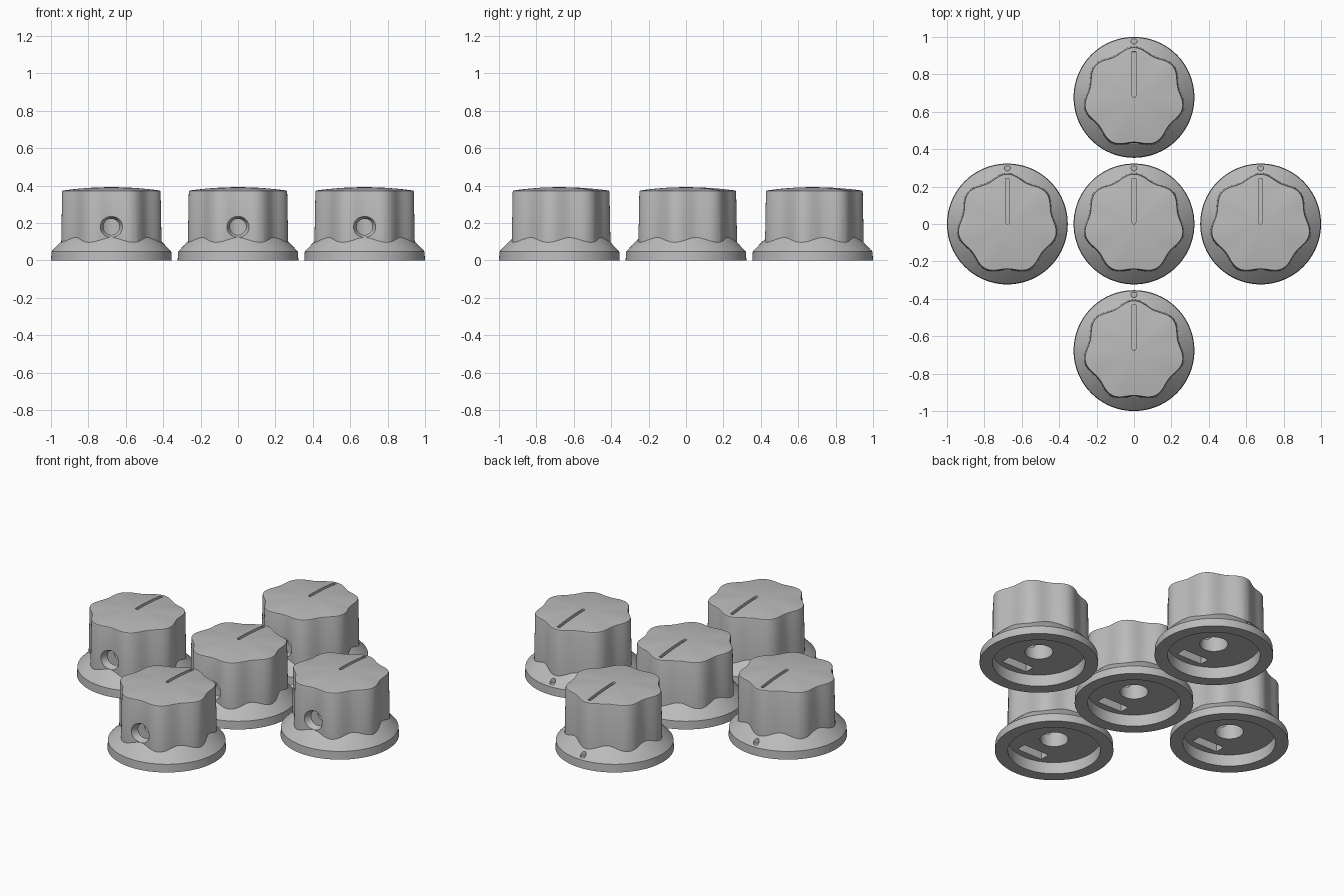
import bpy, bmesh, math
from mathutils import Matrix, Vector

cube = bpy.data.objects.get("Cube")
if cube:
    bpy.data.objects.remove(cube, do_unlink=True)

SEGS = 112
LOBES = 7
SPACING = 0.677

grey = bpy.data.materials.new("knob grey")
grey.use_nodes = True
COLOUR = (0.5, 0.5, 0.5, 1)
grey.diffuse_color = COLOUR
grey.node_tree.nodes["Principled BSDF"].inputs["Base Color"].default_value = COLOUR


def make_object(name, bm):
    bmesh.ops.recalc_face_normals(bm, faces=bm.faces)
    mesh = bpy.data.meshes.new(name)
    bm.to_mesh(mesh)
    bm.free()
    mesh.materials.append(grey)
    obj = bpy.data.objects.new(name, mesh)
    bpy.context.collection.objects.link(obj)
    return obj


def loft(name, rings, outline):
    """Solid through (scale, z) rings of an outline given as radius by angle."""
    bm = bmesh.new()
    loops = []
    for scale, z in rings:
        loop = []
        for i in range(SEGS):
            a = math.tau * i / SEGS
            r = scale * outline(a)
            loop.append(bm.verts.new((r * math.sin(a), r * math.cos(a), z)))
        loops.append(loop)
    for low, high in zip(loops, loops[1:]):
        for i in range(SEGS):
            j = (i + 1) % SEGS
            bm.faces.new((low[i], low[j], high[j], high[i]))
    bm.faces.new(loops[0])
    bm.faces.new(loops[-1])
    return make_object(name, bm)


def rod(name, start, end, r1, r2, segs=48):
    """Round cutter between two points."""
    start, end = Vector(start), Vector(end)
    axis = end - start
    turn = axis.to_track_quat('Z', 'Y').to_matrix().to_4x4()
    bm = bmesh.new()
    bmesh.ops.create_cone(bm, cap_ends=True, segments=segs, radius1=r1, radius2=r2,
                          depth=axis.length,
                          matrix=Matrix.Translation((start + end) / 2) @ turn)
    return make_object(name, bm)


def block(name, centre, size, tilt=0):
    bm = bmesh.new()
    bmesh.ops.create_cube(bm, size=1, matrix=Matrix.Translation(centre)
                          @ Matrix.Rotation(tilt, 4, 'X') @ Matrix.Diagonal((*size, 1)))
    return make_object(name, bm)


# Scalloped grip with a slight draft, rounded rim and domed top
def scallop(a):
    return 0.2585 + 0.0135 * math.cos(LOBES * a)


dome = [(s, 0.373 + 0.019 * (1 - s * s)) for s in (0.965, 0.8, 0.6, 0.4, 0.2, 0.05)]
knob = loft("knob", [(1.005, 0.08), (0.985, 0.366), (0.978, 0.372)] + dome, scallop)

# Flared skirt
skirt = loft("skirt", [(0.323, 0), (0.32, 0.048), (0.272, 0.098), (0.245, 0.123),
                       (0.2, 0.16)], lambda a: 1)

# Recesses
cutters = [
    rod("underside_recess", (0, 0, -0.05), (0, 0, 0.07), 0.252, 0.252, 96),
    rod("shaft_hole", (0, 0, 0.02), (0, 0, 0.3), 0.077, 0.077),
    block("nut_slot", (0, -0.18, 0.15), (0.17, 0.06, 0.22)),
    rod("screw_hole", (0, -0.32, 0.18), (0, -0.02, 0.18), 0.043, 0.043),
    rod("screw_chamfer", (0, -0.27, 0.18), (0, -0.215, 0.18), 0.068, 0.042),
    block("pointer_slot", (0, 0.127, 0.391), (0.019, 0.236, 0.04), math.radians(-4)),
    rod("pointer_end", (0, 0.009, 0.379), (0, 0.009, 0.42), 0.0095, 0.0095, 24),
    rod("index_dimple", (0, 0.3, 0.057), (0, 0.3, 0.12), 0.016, 0.016, 24),
]

helpers = [skirt] + cutters
for helper in helpers:
    helper.hide_render = True
    cut = knob.modifiers.new(helper.name, 'BOOLEAN')
    cut.operation = 'UNION' if helper is skirt else 'DIFFERENCE'
    cut.solver = 'EXACT'
    cut.object = helper

# Bake the cuts and drop the helpers
bpy.context.view_layer.update()
graph = bpy.context.evaluated_depsgraph_get()
mesh = bpy.data.meshes.new_from_object(knob.evaluated_get(graph))
knob.modifiers.clear()
knob.data = mesh
mesh.materials.clear()
mesh.materials.append(grey)
for poly in mesh.polygons:
    poly.material_index = 0
for helper in helpers:
    bpy.data.objects.remove(helper, do_unlink=True)

bpy.ops.object.select_all(action='DESELECT')
knob.select_set(True)
bpy.context.view_layer.objects.active = knob
bpy.ops.object.shade_smooth_by_angle(angle=math.radians(25))

# Five knobs in a cross
knob.name = "centre_knob"
for name, x, y in (("left_knob", 1, 0), ("right_knob", -1, 0),
                   ("back_knob", 0, 1), ("front_knob", 0, -1)):
    twin = knob.copy()
    twin.name = name
    twin.location = (x * SPACING, y * SPACING, 0)
    bpy.context.collection.objects.link(twin)
